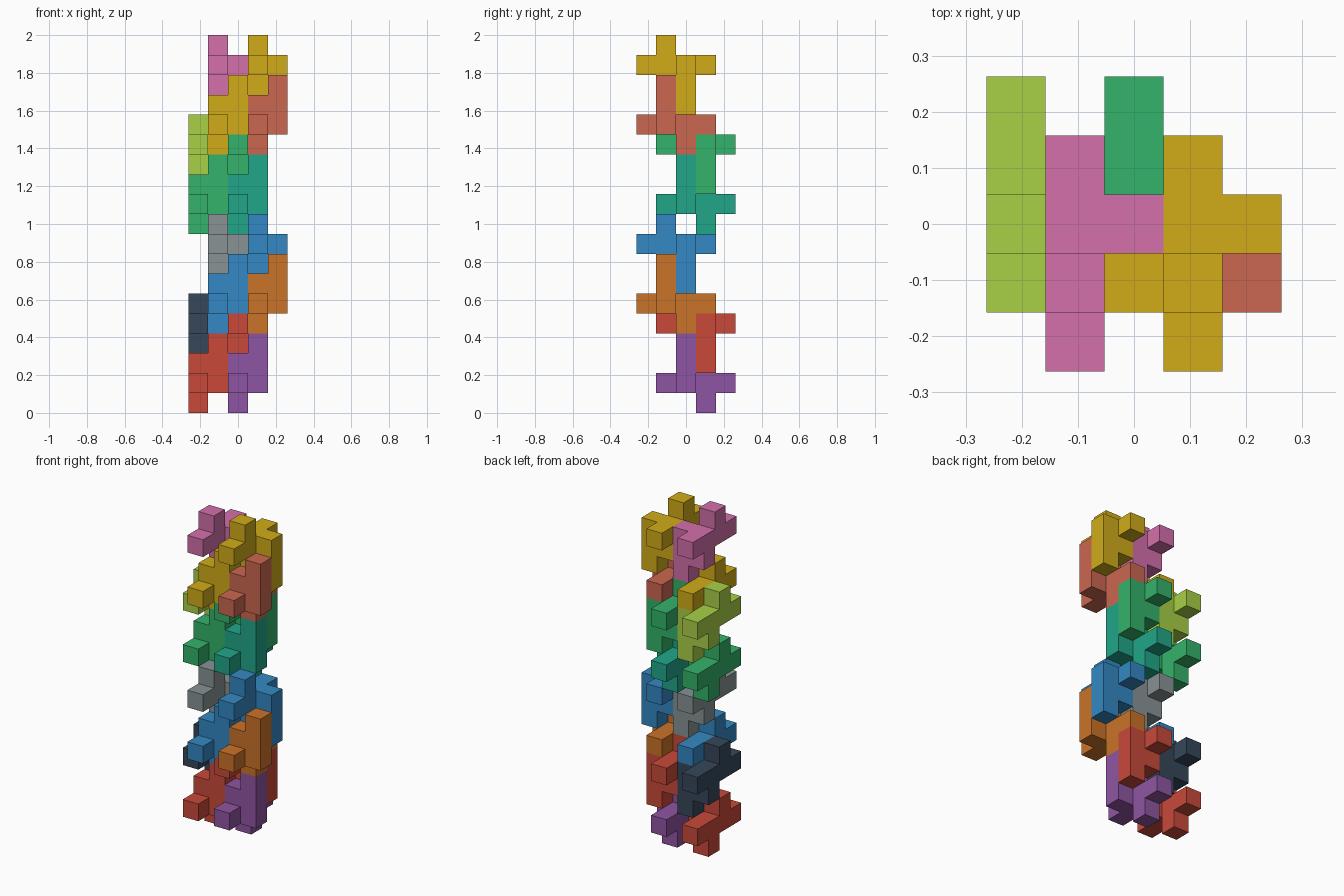
import bpy, bmesh
from mathutils import Vector

if "Cube" in bpy.data.objects:
    bpy.data.objects.remove(bpy.data.objects["Cube"])

U = 2 / 19                      # edge of one cube cell
DIRS = [Vector(d) for d in ((1, 0, 0), (-1, 0, 0), (0, 1, 0),
                            (0, -1, 0), (0, 0, 1), (0, 0, -1))]

# Basic nine-cube piece: bar of four, a peg below, a stud above, and a side post of three
LOW = ([(0, y, 1) for y in range(4)] + [(0, 2, 0), (0, 1, 2)]
       + [(1, 1, z) for z in (1, 2, 3)])
# Same piece turned half way round the x axis, so it interlocks from above
HIGH = [(x, 3 - y, 5 - z) for x, y, z in LOW]


def material(name, rgb):
    lin = [(c / 255 / 12.92) if c < 11 else ((c / 255 + 0.055) / 1.055) ** 2.4 for c in rgb]
    m = bpy.data.materials.new(name)
    m.diffuse_color = (*lin, 1)
    m.use_nodes = True
    m.node_tree.nodes["Principled BSDF"].inputs["Base Color"].default_value = m.diffuse_color
    return m


def piece(name, cells, offset, mat):
    """Outer skin of a group of cells, with coplanar faces merged."""
    cells = {tuple(a + b for a, b in zip(c, offset)) for c in cells}
    bm = bmesh.new()
    for c in cells:
        centre = Vector(c) + Vector((-2, -2, 0.5))
        for d in DIRS:
            if tuple(int(v) for v in Vector(c) + d) in cells:
                continue
            u = Vector((d.y, d.z, d.x))
            v = d.cross(u)
            corners = [(centre + (d + u * i + v * j) / 2) * U
                       for i, j in ((-1, -1), (1, -1), (1, 1), (-1, 1))]
            bm.faces.new([bm.verts.new(p) for p in corners])
    bmesh.ops.remove_doubles(bm, verts=bm.verts, dist=U * 0.01)
    bmesh.ops.dissolve_limit(bm, angle_limit=0.01, verts=bm.verts, edges=bm.edges)
    mesh = bpy.data.meshes.new(name)
    bm.to_mesh(mesh)
    bm.free()
    mesh.materials.append(mat)
    bpy.context.collection.objects.link(bpy.data.objects.new(name, mesh))


# Four layers; each has a main pair, a low right piece and a high left piece
LAYERS = [
    ((0, 1, 0), ("red", (201, 73, 58)), ("purple", (143, 85, 162)), ("slate", (54, 71, 90))),
    ((1, 0, 4), ("blue", (52, 136, 195)), ("orange", (203, 115, 40)), ("grey", (135, 147, 148))),
    ((0, 1, 9), ("green", (52, 179, 106)), ("teal", (33, 166, 137)), ("lime", (168, 208, 70))),
    ((1, 0, 13), ("yellow", (209, 172, 25)), ("salmon", (203, 103, 80)), ("pink", (212, 112, 170))),
]
for (x, y, z), main, low, high in LAYERS:
    m = material(*main)
    piece(main[0] + "_low_left_block", LOW, (x, y, z), m)
    piece(main[0] + "_high_right_block", HIGH, (x + 2, y, z), m)
    piece(low[0] + "_low_right_block", LOW, (x + 2, y, z), material(*low))
    piece(high[0] + "_high_left_block", HIGH, (x, y, z), material(*high))
